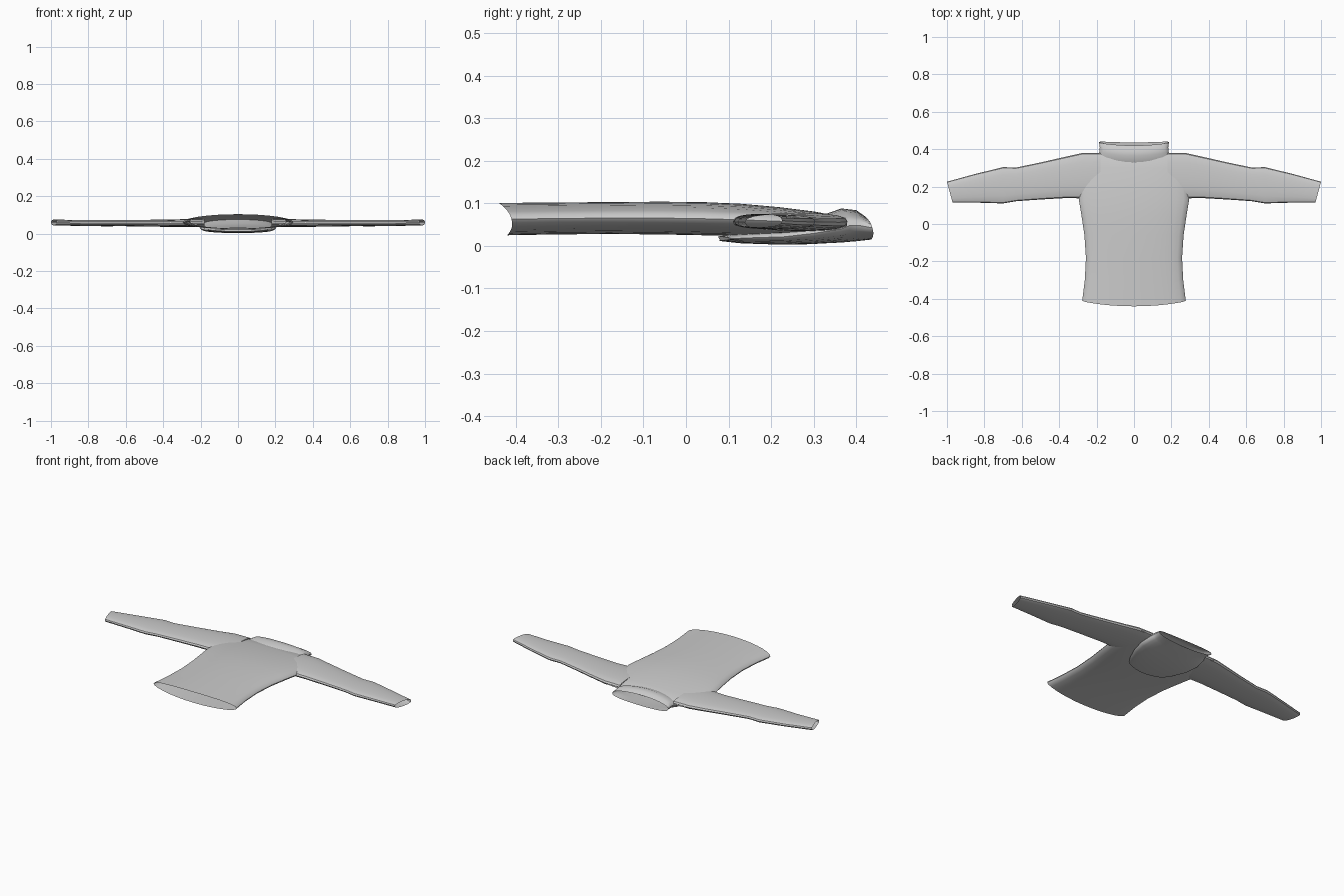
import bpy, bmesh, math

cube = bpy.data.objects.get("Cube")
if cube:
    bpy.data.objects.remove(cube, do_unlink=True)

# One plain fabric colour
fabric = bpy.data.materials.new("grey fabric")
fabric.use_nodes = True
grey = (0.6, 0.6, 0.6, 1)
fabric.diffuse_color = grey
bsdf = fabric.node_tree.nodes["Principled BSDF"]
bsdf.inputs["Base Color"].default_value = grey
bsdf.inputs["Roughness"].default_value = 0.8


def power(value, exponent):
    return math.copysign(abs(value) ** exponent, value)


def loft(name, rings, place, segments=28, cap_start=False, cap_end=False, round_z=0.9):
    """Skin flattened rings: (position, centre, half width, low z, high z, bow, slant)."""
    bm = bmesh.new()
    loops = []
    for pos, centre, half, low, high, bow, slant in rings:
        loop = []
        for i in range(segments):
            angle = 2 * math.pi * i / segments
            u, v = math.cos(angle), power(math.sin(angle), round_z)
            along = pos + bow * u * u + slant * v
            z = (low + high) / 2 + v * (high - low) / 2
            loop.append(bm.verts.new(place(along, centre + half * u, z, u)))
        loops.append(loop)
    for a, b in zip(loops, loops[1:]):
        for i in range(segments):
            j = (i + 1) % segments
            bm.faces.new((a[i], a[j], b[j], b[i]))
    if cap_start:
        bm.faces.new(loops[0])
    if cap_end:
        bm.faces.new(loops[-1])
    bmesh.ops.recalc_face_normals(bm, faces=bm.faces)
    mesh = bpy.data.meshes.new(name)
    bm.to_mesh(mesh)
    bm.free()
    mesh.materials.append(fabric)
    obj = bpy.data.objects.new(name, mesh)
    bpy.context.collection.objects.link(obj)
    bpy.ops.object.select_all(action="DESELECT")
    obj.select_set(True)
    bpy.context.view_layer.objects.active = obj
    bpy.ops.object.shade_smooth_by_angle(angle=math.radians(40))
    return obj


def along_y(along, across, z, u):
    return (across, along, z)


# Torso: open at the hem, closed along the shoulders
loft("torso", [
    (-0.43, 0, 0.277, 0.025, 0.101, 0.02, -0.01),
    (-0.31, 0, 0.263, 0.027, 0.102, 0.01, 0),
    (-0.18, 0, 0.257, 0.028, 0.103, 0, 0),
    (-0.06, 0, 0.265, 0.027, 0.104, 0, 0),
    (0.04, 0, 0.28, 0.025, 0.103, 0, 0),
    (0.13, 0, 0.295, 0.024, 0.099, 0, 0),
    (0.22, 0, 0.29, 0.025, 0.091, 0, 0),
    (0.30, 0, 0.28, 0.028, 0.081, 0, 0),
    (0.35, 0, 0.277, 0.033, 0.072, 0, 0),
    (0.378, 0, 0.265, 0.045, 0.06, 0, 0),
], along_y, cap_end=True)

# Sleeves: flat tubes with a slanted cuff, open at the wrist
sleeve_rings = [
    (0.18, 0.265, 0.115, 0.036, 0.078, 0, 0),
    (0.28, 0.258, 0.121, 0.035, 0.078, 0, 0),
    (0.36, 0.25, 0.111, 0.036, 0.075, 0, 0),
    (0.50, 0.23, 0.099, 0.038, 0.074, 0, 0),
    (0.63, 0.212, 0.09, 0.04, 0.073, 0, 0),
    (0.70, 0.207, 0.097, 0.039, 0.074, 0, 0),
    (0.84, 0.191, 0.077, 0.041, 0.073, 0, 0),
    (0.985, 0.17, 0.056, 0.044, 0.075, 0, 0),
]
for side, name in ((1, "left_sleeve"), (-1, "right_sleeve")):
    def along_x(along, across, z, u, side=side):
        cuff_lean = 0.015 * u * max(0, (along - 0.7) / 0.285)
        return (side * (along + cuff_lean), across, z)
    loft(name, sleeve_rings, along_x, segments=20, cap_start=True, round_z=0.7)

# Hood: a flat bag lying under the back, rising to the collar with an open rim
loft("hood", [
    (0.075, 0, 0.125, 0.012, 0.022, 0.03, 0),
    (0.13, 0, 0.155, 0.006, 0.032, 0.02, 0),
    (0.22, 0, 0.19, 0.003, 0.04, 0.01, 0),
    (0.29, 0, 0.203, 0.004, 0.055, 0.01, 0),
    (0.325, 0, 0.195, 0.006, 0.074, 0.04, 0),
    (0.365, 0, 0.185, 0.008, 0.088, 0.02, 0),
    (0.40, 0, 0.183, 0.011, 0.084, 0.01, 0),
    (0.428, 0, 0.187, 0.015, 0.07, 0.01, -0.008),
], along_y, cap_start=True, round_z=0.8)
